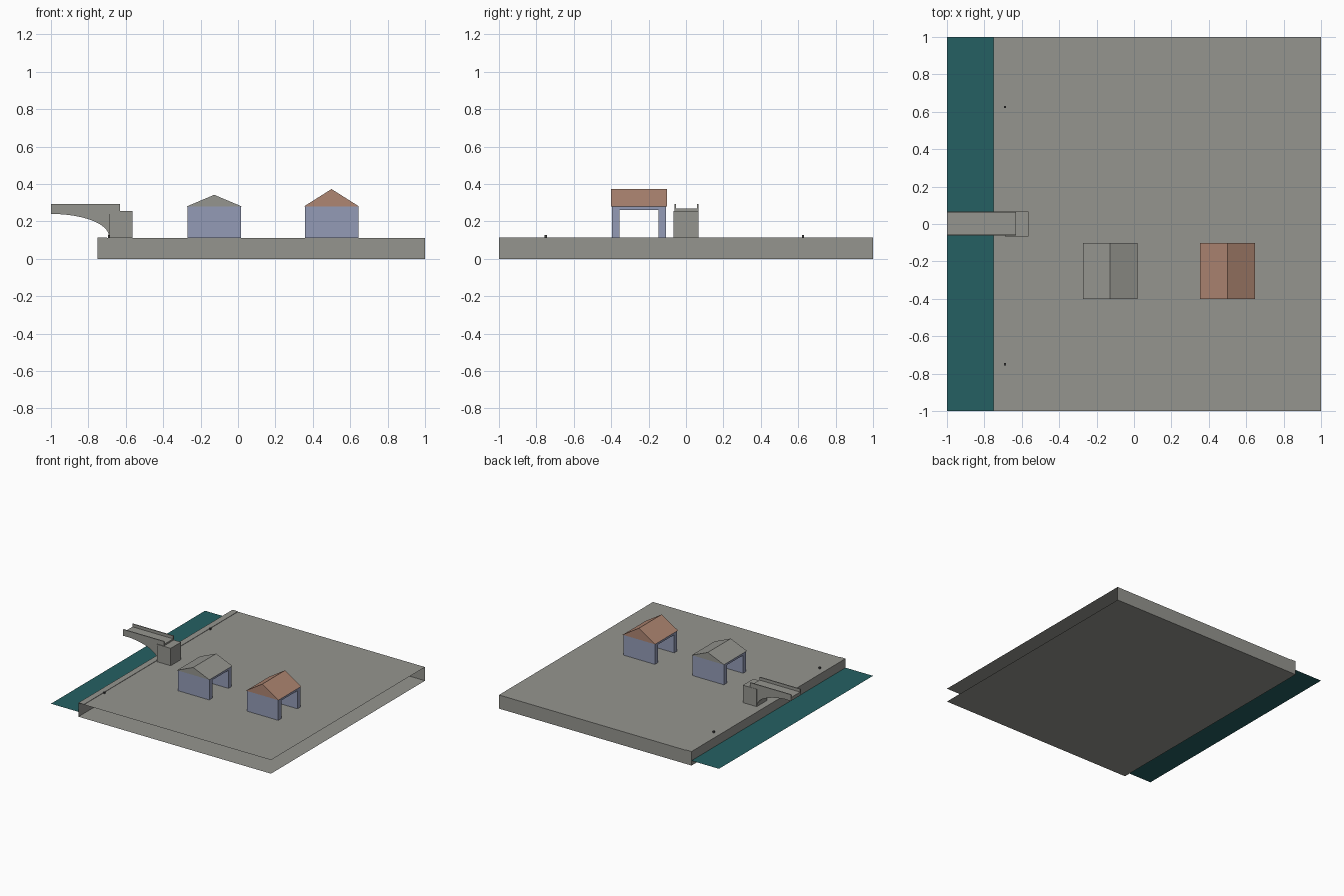
import bpy
import bmesh
import math
from mathutils import Vector

cube = bpy.data.objects.get("Cube")
if cube:
    bpy.data.objects.remove(cube, do_unlink=True)


def material(name, color):
    m = bpy.data.materials.new(name)
    m.use_nodes = True
    rgba = (*color, 1)
    m.diffuse_color = rgba
    m.node_tree.nodes["Principled BSDF"].inputs["Base Color"].default_value = rgba
    return m


STONE = material("stone grey", (0.30, 0.30, 0.275))
BLUE = material("slate blue", (0.295, 0.33, 0.47))
COPPER = material("clay red", (0.43, 0.24, 0.17))
WATER = material("deep teal", (0.018, 0.118, 0.123))
IRON = material("dark iron", (0.06, 0.06, 0.06))


def finish(name, bm, mat):
    mesh = bpy.data.meshes.new(name)
    bm.to_mesh(mesh)
    bm.free()
    mesh.materials.append(mat)
    obj = bpy.data.objects.new(name, mesh)
    bpy.context.collection.objects.link(obj)
    return obj


def box(name, x, y, z, mat, open_sides=()):
    """Box from (min, max) ranges, without the sides facing open_sides."""
    bm = bmesh.new()
    bmesh.ops.create_cube(bm, size=1)
    for v in bm.verts:
        v.co = [r[0] if c < 0 else r[1] for c, r in zip(v.co, (x, y, z))]
    bm.normal_update()
    gone = [f for f in bm.faces
            if any(f.normal.dot(Vector(d)) > 0.9 for d in open_sides)]
    bmesh.ops.delete(bm, geom=gone, context='FACES_ONLY')
    return finish(name, bm, mat)


def extrude_profile(name, points, y, mat):
    """Profile in x and z, extruded along y."""
    bm = bmesh.new()
    face = bm.faces.new([bm.verts.new((px, y[0], pz)) for px, pz in points])
    out = bmesh.ops.extrude_face_region(bm, geom=[face])["geom"]
    moved = [g for g in out if isinstance(g, bmesh.types.BMVert)]
    bmesh.ops.translate(bm, verts=moved, vec=(0, y[1] - y[0], 0))
    bmesh.ops.recalc_face_normals(bm, faces=bm.faces)
    return finish(name, bm, mat)


GROUND = 0.112
EAVE = 0.28

# Quay ground, a hollow slab open at the front and at the +x end
box("ground", (-0.75, 1), (-1, 1), (0, GROUND), STONE, [(1, 0, 0), (0, -1, 0)])
box("quay_edge", (-0.75, -0.70), (-1, 1), (GROUND, GROUND + 0.003), STONE)

# Water sheet
bm = bmesh.new()
bm.faces.new([bm.verts.new((x, y, 0.04)) for x, y in
              ((-1, -1), (-0.75, -1), (-0.75, 1), (-1, 1))])
finish("water", bm, WATER)

# Mooring posts
for i, y in enumerate((-0.75, 0.625)):
    box(f"mooring_post_{i + 1}", (-0.696, -0.684), (y - 0.006, y + 0.006),
        (GROUND, 0.126), IRON)

# Half-arch bridge, its parapets and its abutment
arch = [(-1 + 0.31 * math.sin(a), 0.12 + 0.12 * math.cos(a))
        for a in (math.pi / 2 * i / 14 for i in range(15))]
extrude_profile("bridge_arch", [(-0.63, GROUND), (-0.63, 0.268), (-1, 0.268)]
                + arch + [(-0.69, GROUND)], (-0.058, 0.062), STONE)
for name, y in (("front_parapet", -0.062), ("back_parapet", 0.058)):
    box(name, (-1, -0.63), (y, y + 0.008), (0.24, 0.292), STONE)
box("bridge_abutment", (-0.69, -0.565), (-0.067, 0.068), (GROUND, 0.255), STONE)


# Sheds: two long walls, open ends under lintels, gabled roof
def shed(name, middle, ridge, roof_mat):
    half = 0.143
    ends = (middle - half, middle + half)
    for side, y in (("front", -0.396), ("back", -0.147)):
        box(f"{name}_{side}_wall", ends, (y, y + 0.04), (GROUND, EAVE), BLUE)
    for side, x in (("right", ends[0]), ("left", ends[1] - 0.03)):
        box(f"{name}_{side}_lintel", (x, x + 0.03), (-0.356, -0.147),
            (0.26, EAVE), BLUE)
    extrude_profile(f"{name}_roof", [(middle - 0.147, EAVE), (middle + 0.147, EAVE),
                                     (middle, ridge)], (-0.4, -0.102), roof_mat)


shed("grey_shed", -0.127, 0.342, STONE)
shed("red_shed", 0.5, 0.373, COPPER)
